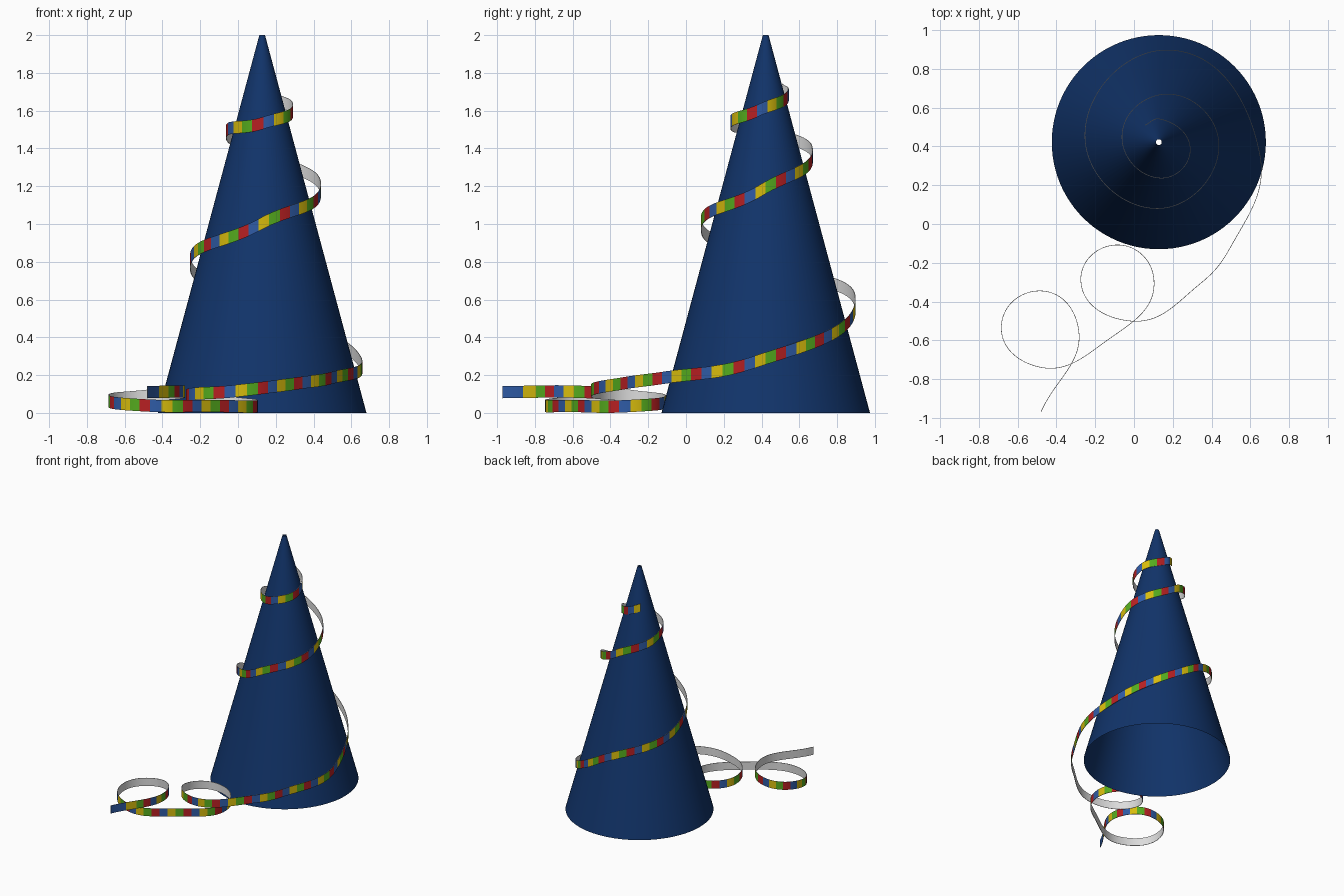
import bpy, bmesh, math
from mathutils import Vector
from mathutils.geometry import interpolate_bezier

if "Cube" in bpy.data.objects:
    bpy.data.objects.remove(bpy.data.objects["Cube"])


def material(name, rgb):
    m = bpy.data.materials.new(name)
    m.diffuse_color = (*rgb, 1)
    m.use_nodes = True
    m.node_tree.nodes["Principled BSDF"].inputs["Base Color"].default_value = m.diffuse_color
    return m


navy = material("navy", (0.0056, 0.034, 0.145))
blue = material("blue", (0.028, 0.105, 0.38))
yellow = material("yellow", (0.68, 0.50, 0.004))
green = material("green", (0.09, 0.41, 0.013))
red = material("red", (0.47, 0.014, 0.016))
white = material("white", (0.72, 0.72, 0.72))


def finish(name, bm, mats):
    me = bpy.data.meshes.new(name)
    bm.to_mesh(me)
    bm.free()
    for m in mats:
        me.materials.append(m)
    ob = bpy.data.objects.new(name, me)
    bpy.context.collection.objects.link(ob)
    bpy.ops.object.select_all(action='DESELECT')
    ob.select_set(True)
    bpy.context.view_layer.objects.active = ob
    bpy.ops.object.shade_smooth_by_angle(angle=math.radians(40))
    return ob


# Open cone with a tiny hole at the tip
bm = bmesh.new()
bmesh.ops.create_cone(bm, cap_ends=False, segments=96, radius1=0.552, radius2=0.015, depth=2)
bmesh.ops.translate(bm, verts=bm.verts, vec=(0.128, 0.422, 1))
finish("cone", bm, [navy])

# Ribbon centre line, from the loose tail up to the tip
keys = [Vector(k) for k in (
    (-.48, -.97, .11), (-.289, -.526, .11), (-.485, -.345, .09), (-.684, -.526, .065),
    (-.495, -.736, .04), (-.15, -.608, .037), (.103, -.289, .037), (-.088, -.108, .06),
    (-.274, -.294, .09), (-.02, -.5, .115), (.34, -.309, .16), (.495, -.124, .185),
    (.65, .35, .265), (.175, .897, .57), (-.253, .453, .80), (.12, .08, 1.0),
    (.438, .40, 1.18), (.175, .67, 1.36), (-.062, .453, 1.485), (.134, .237, 1.535),
    (.29, .38, 1.60), (.13, .542, 1.68), (.057, .51, 1.71))]
LOOP_KEY, MID_KEY, TOP_KEY = 4, 15, 19


def tangent(i):
    t = Vector()
    if i > 0:
        t += (keys[i] - keys[i - 1]).normalized()
    if i < len(keys) - 1:
        t += (keys[i + 1] - keys[i]).normalized()
    return t.normalized()


RES = 40
path = [keys[0]]
for i in range(len(keys) - 1):
    a, b = keys[i], keys[i + 1]
    h = (b - a).length / 2.5614
    path += interpolate_bezier(a, a + tangent(i) * h, b - tangent(i + 1) * h, b, RES + 1)[1:]
dist = [0.0]
for a, b in zip(path, path[1:]):
    dist.append(dist[-1] + (b - a).length)

# Stripe count along the length, pinned at a few places
STRIPE = 0.06
d_loop, d_mid, d_top = (dist[k * RES] for k in (LOOP_KEY, MID_KEY, TOP_KEY))
q_mid = 1.2 + 4 * round((23.5 + (d_mid - d_loop) / STRIPE - 1.2) / 4)
q_top = q_mid + 26.8
pins = [(0, 0), (.125, 1), (.21, 2), (d_loop, 23.5), (d_mid, q_mid), (d_top, q_top),
        (dist[-1], q_top + (dist[-1] - d_top) / STRIPE)]


def lookup(table, x):
    """Piecewise linear interpolation in a list of (x, value)."""
    for (x0, v0), (x1, v1) in zip(table, table[1:]):
        if x <= x1:
            return v0 + (v1 - v0) * ((x - x0) / (x1 - x0))
    return table[-1][1]


by_stripe = [(lookup(pins, d), p) for d, p in zip(dist, path)]
SUB = 5
count = int(by_stripe[-1][0] * SUB)
centre = [lookup(by_stripe, i / SUB) for i in range(count + 1)] + [path[-1]]

# Upright ribbon: striped outside, white inside and on the edges
HALF_H, HALF_T = 0.0325, 0.0015
bm = bmesh.new()
rings = []
for i, p in enumerate(centre):
    d = centre[min(i + 1, len(centre) - 1)] - centre[max(i - 1, 0)]
    out = Vector((d.y, -d.x, 0)).normalized() * HALF_T
    up = Vector((0, 0, HALF_H))
    rings.append([bm.verts.new(v) for v in (p + out - up, p + out + up, p - out + up, p - out - up)])
for i, (a, b) in enumerate(zip(rings, rings[1:])):
    for k in range(4):
        n = (k + 1) % 4
        f = bm.faces.new((a[k], b[k], b[n], a[n]))
        f.material_index = (i // SUB) % 4 if k == 0 else 4
for ring in (rings[0], rings[-1][::-1]):
    bm.faces.new(ring).material_index = 4
bmesh.ops.recalc_face_normals(bm, faces=bm.faces)
finish("ribbon", bm, [blue, yellow, green, red, white])
